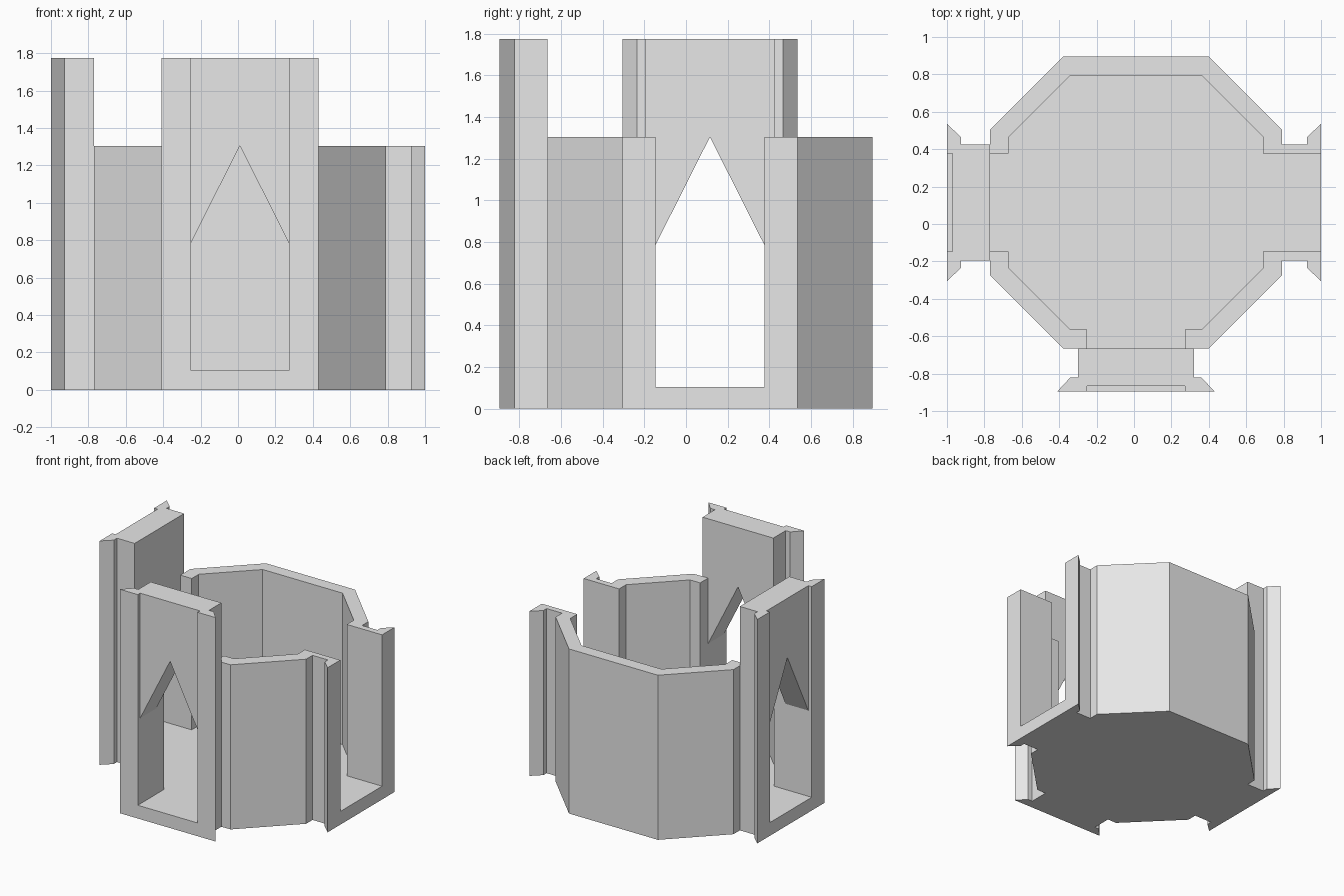
import bpy, bmesh
from math import radians
from mathutils import Matrix

cube = bpy.data.objects.get("Cube")
if cube:
    bpy.data.objects.remove(cube, do_unlink=True)

FLOOR, WALL_TOP, GATE_TOP = 0.105, 1.305, 1.775
DOOR = 0.262                 # half width of each gateway
ARCH_SPRING = 0.785
CENTRE = Matrix.Translation((0.01, 0.115, 0))

stone = bpy.data.materials.new("grey stone")
stone.use_nodes = True
stone.diffuse_color = (0.8, 0.8, 0.8, 1)
stone.node_tree.nodes["Principled BSDF"].inputs["Base Color"].default_value = (0.8, 0.8, 0.8, 1)


def prism(name, outline, low, high, matrix):
    """Extrude a flat outline along its local z, then place it."""
    bm = bmesh.new()
    base = bm.faces.new([bm.verts.new((x, y, low)) for x, y in outline])
    top = bmesh.ops.extrude_face_region(bm, geom=[base])["geom"]
    bmesh.ops.translate(bm, vec=(0, 0, high - low),
                        verts=[v for v in top if isinstance(v, bmesh.types.BMVert)])
    bmesh.ops.recalc_face_normals(bm, faces=bm.faces)
    bmesh.ops.transform(bm, matrix=matrix, verts=bm.verts)
    mesh = bpy.data.meshes.new(name)
    bm.to_mesh(mesh)
    bm.free()
    mesh.materials.append(stone)
    obj = bpy.data.objects.new(name, mesh)
    bpy.context.collection.objects.link(obj)
    return obj


def cut(obj, cutter):
    """Subtract the cutter and discard it."""
    mod = obj.modifiers.new("cut", "BOOLEAN")
    mod.operation, mod.solver, mod.object = "DIFFERENCE", "EXACT", cutter
    bpy.context.view_layer.objects.active = obj
    bpy.ops.object.modifier_apply(modifier=mod.name)
    bpy.data.objects.remove(cutter, do_unlink=True)


def mirrored(half):
    """Complete an outline given its positive side."""
    return [(x, -y) for x, y in half] + [(x, y) for x, y in reversed(half)]


def ring(sides):
    """Join the outlines of four sides, each turned a quarter further."""
    points = []
    for i, side in enumerate(sides):
        turn = Matrix.Rotation(radians(90 * i), 2)
        for x, y in side:
            points.append((turn[0][0] * x + turn[0][1] * y,
                           turn[1][0] * x + turn[1][1] * y))
    return points


# Octagonal wall and floor, hollowed with three gateways; the back is closed
shell_side = mirrored([(0.78, 0.39)])
plain_side = mirrored([(0.68, 0.35)])
open_side = mirrored([(0.68, 0.35), (0.68, DOOR), (0.9, DOOR)])
wall = prism("octagonal_wall", ring([shell_side] * 4), 0, WALL_TOP, CENTRE)
cut(wall, prism("room_cutter", ring([open_side, plain_side, open_side, open_side]),
                FLOOR, 2, CENTRE))


def gate(name, angle, reach, tall):
    """Gatehouse with a narrow neck and a flared outer face."""
    place = CENTRE @ Matrix.Rotation(radians(angle), 4, "Z")
    plan = mirrored([(0.78, 0.31), (reach - 0.075, 0.31),
                     (reach - 0.075, 0.35), (reach, 0.42)])
    body = prism(name, plan, 0, GATE_TOP if tall else WALL_TOP, place)
    if not tall:
        cut(body, prism("slot_cutter", mirrored([(0.7, DOOR), (1.2, DOOR)]), FLOOR, 2, place))
        return
    # Pointed doorway through the gate, then the shallow recess around it
    upright = Matrix(((0, 0, 1, 0), (1, 0, 0, 0), (0, 1, 0, 0), (0, 0, 0, 1)))
    arch = [(-DOOR, FLOOR), (DOOR, FLOOR), (DOOR, ARCH_SPRING),
            (0, WALL_TOP), (-DOOR, ARCH_SPRING)]
    cut(body, prism("arch_cutter", arch, 0.7, 1.2, place @ upright))
    recess = mirrored([(reach - 0.03, DOOR), (1.2, DOOR)])
    cut(body, prism("recess_cutter", recess, FLOOR, 2, place))


gate("left_low_gate", 0, 0.99, False)
gate("right_tall_gate", 180, 1.01, True)
gate("front_tall_gate", 270, 1.01, True)
